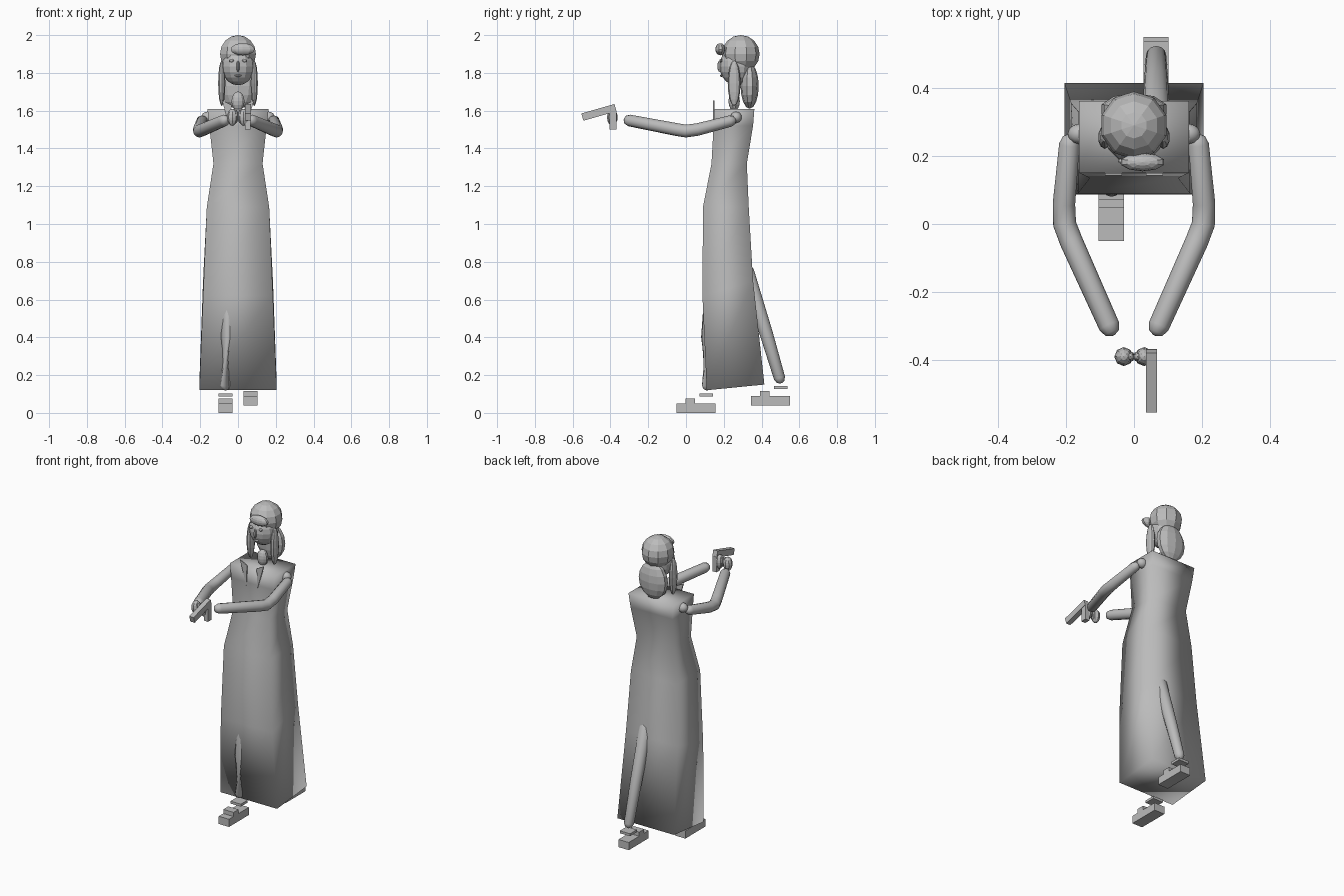
import bpy, bmesh, math
from mathutils import Vector

cube = bpy.data.objects.get("Cube")
if cube:
    bpy.data.objects.remove(cube)

grey = bpy.data.materials.new("plain grey")
grey.use_nodes = True
grey.diffuse_color = (0.5, 0.5, 0.5, 1)
grey.node_tree.nodes["Principled BSDF"].inputs["Base Color"].default_value = (0.5, 0.5, 0.5, 1)


def finish(name, bm, smooth=False):
    bmesh.ops.recalc_face_normals(bm, faces=bm.faces)
    mesh = bpy.data.meshes.new(name)
    bm.to_mesh(mesh)
    bm.free()
    mesh.materials.append(grey)
    for p in mesh.polygons:
        p.use_smooth = smooth
    ob = bpy.data.objects.new(name, mesh)
    bpy.context.collection.objects.link(ob)
    return ob


def ball(name, centre, radii, seg=10, rings=8, smooth=False):
    bm = bmesh.new()
    bmesh.ops.create_uvsphere(bm, u_segments=seg, v_segments=rings, radius=1)
    for v in bm.verts:
        v.co = Vector(a * b for a, b in zip(v.co, radii)) + Vector(centre)
    return finish(name, bm, smooth)


def box(name, x, y, z):
    bm = bmesh.new()
    bmesh.ops.create_cube(bm, size=1)
    for v in bm.verts:
        v.co = Vector(r[0] if c < 0 else r[1] for c, r in zip(v.co, (x, y, z)))
    return finish(name, bm)


def limb(name, points, radii, sides=12):
    """Round tube through the points, with domed ends."""
    pts = [Vector(p) for p in points]
    first, last = (pts[0] - pts[1]).normalized(), (pts[-1] - pts[-2]).normalized()
    stations = []
    for a in (80, 45):
        t = math.radians(a)
        stations.append((pts[0] + first * radii[0] * math.sin(t), radii[0] * math.cos(t)))
    stations += list(zip(pts, radii))
    for a in (45, 80):
        t = math.radians(a)
        stations.append((pts[-1] + last * radii[-1] * math.sin(t), radii[-1] * math.cos(t)))
    bm = bmesh.new()
    loops = []
    for i, (c, r) in enumerate(stations):
        d = stations[min(i + 1, len(stations) - 1)][0] - stations[max(i - 1, 0)][0]
        q = d.to_track_quat('Z', 'X')
        loops.append([bm.verts.new(c + q @ Vector((r * math.cos(k * math.tau / sides),
                      r * math.sin(k * math.tau / sides), 0))) for k in range(sides)])
    bridge(bm, loops)
    return finish(name, bm, True)


def bridge(bm, loops):
    n = len(loops[0])
    for a, b in zip(loops, loops[1:]):
        for k in range(n):
            bm.faces.new((a[k], a[(k + 1) % n], b[(k + 1) % n], b[k]))
    bm.faces.new(loops[0])
    bm.faces.new(loops[-1])


# Long dress: front z, back z, half width, front y, back y
bm = bmesh.new()
loops = []
for zf, zb, w, yf, yb in ((0.12, 0.15, 0.205, 0.11, 0.415), (0.62, 0.7, 0.185, 0.087, 0.355),
                          (1.09, 1.09, 0.165, 0.09, 0.332), (1.32, 1.32, 0.13, 0.135, 0.322),
                          (1.52, 1.52, 0.152, 0.146, 0.355), (1.61, 1.61, 0.162, 0.15, 0.362)):
    loops.append([bm.verts.new(p) for p in ((-w, yf, zf), (w, yf, zf), (w, yb, zb), (-w, yb, zb))])
bridge(bm, loops)
finish("dress", bm, True)

# Head, hair and neck
ball("hair_cap", (0, 0.29, 1.9), (0.1, 0.1, 0.1))
ball("face", (0, 0.265, 1.835), (0.088, 0.088, 0.1), 12, 10)
ball("back_hair", (0, 0.337, 1.73), (0.1, 0.048, 0.12))
ball("neck", (0, 0.255, 1.65), (0.036, 0.03, 0.052))
ball("hair_ornament", (0.025, 0.182, 1.925), (0.066, 0.027, 0.032))
ball("nose", (0, 0.178, 1.835), (0.009, 0.012, 0.03), 8, 6)
ball("mouth", (0, 0.188, 1.785), (0.02, 0.008, 0.006), 8, 6)

for side, s in (("left", 1), ("right", -1)):
    ball(side + "_eye", (s * 0.035, 0.185, 1.865), (0.013, 0.008, 0.009), 8, 6)
    ball(side + "_front_lock", (s * 0.086, 0.255, 1.745), (0.02, 0.034, 0.12))
    # Shoulders, arms and hands
    ball(side + "_shoulder", (s * 0.16, 0.265, 1.565), (0.035, 0.03, 0.03), 12, 8, True)
    limb(side + "_arm", [(s * 0.19, 0.235, 1.545), (s * 0.206, 0.06, 1.5),
         (s * 0.204, 0, 1.492), (s * 0.185, -0.05, 1.5), (s * 0.073, -0.3, 1.548)],
         [0.03, 0.033, 0.034, 0.034, 0.031])
    ball(side + "_palm", (s * 0.03, -0.39, 1.565), (0.028, 0.028, 0.045), 8, 8)
    ball(side + "_thumb", (s * 0.01, -0.39, 1.57), (0.012, 0.016, 0.035), 8, 6)
    # Pointed lapel
    bm = bmesh.new()
    f = bm.faces.new([bm.verts.new((s * x, 0.142, z))
                      for x, z in ((0.035, 1.63), (0.085, 1.655), (0.04, 1.5))])
    new = bmesh.ops.extrude_face_region(bm, geom=[f])["geom"]
    bmesh.ops.translate(bm, vec=(0, 0.008, 0), verts=[g for g in new if isinstance(g, bmesh.types.BMVert)])
    finish(side + "_lapel", bm)

# Pistol
barrel = box("pistol_barrel", (-0.016, 0.016), (-0.091, 0.091), (-0.02, 0.02))
barrel.location = (0.052, -0.461, 1.591)
barrel.rotation_euler.x = math.radians(16)
box("pistol_grip", (0.037, 0.067), (-0.405, -0.367), (1.5, 1.6))

# Legs
limb("right_leg", [(-0.067, 0.11, 0.145), (-0.066, 0.107, 0.4), (-0.055, 0.13, 0.68)], [0.026, 0.027, 0.03])
limb("left_leg", [(0.065, 0.495, 0.185), (0.065, 0.425, 0.42), (0.065, 0.32, 0.75)], [0.03, 0.035, 0.04])

# Stepped shoes
for side, x, y, z in (("right", -0.067, -0.05, 0), ("left", 0.065, 0.345, 0.04)):
    span = (x - 0.037, x + 0.037)
    box(side + "_shoe", span, (y, y + 0.205), (z, z + 0.05))
    box(side + "_shoe_step", span, (y + 0.047, y + 0.098), (z + 0.05, z + 0.077))
    box(side + "_ankle_plate", span, (y + 0.122, y + 0.192), (z + 0.086, z + 0.102))
